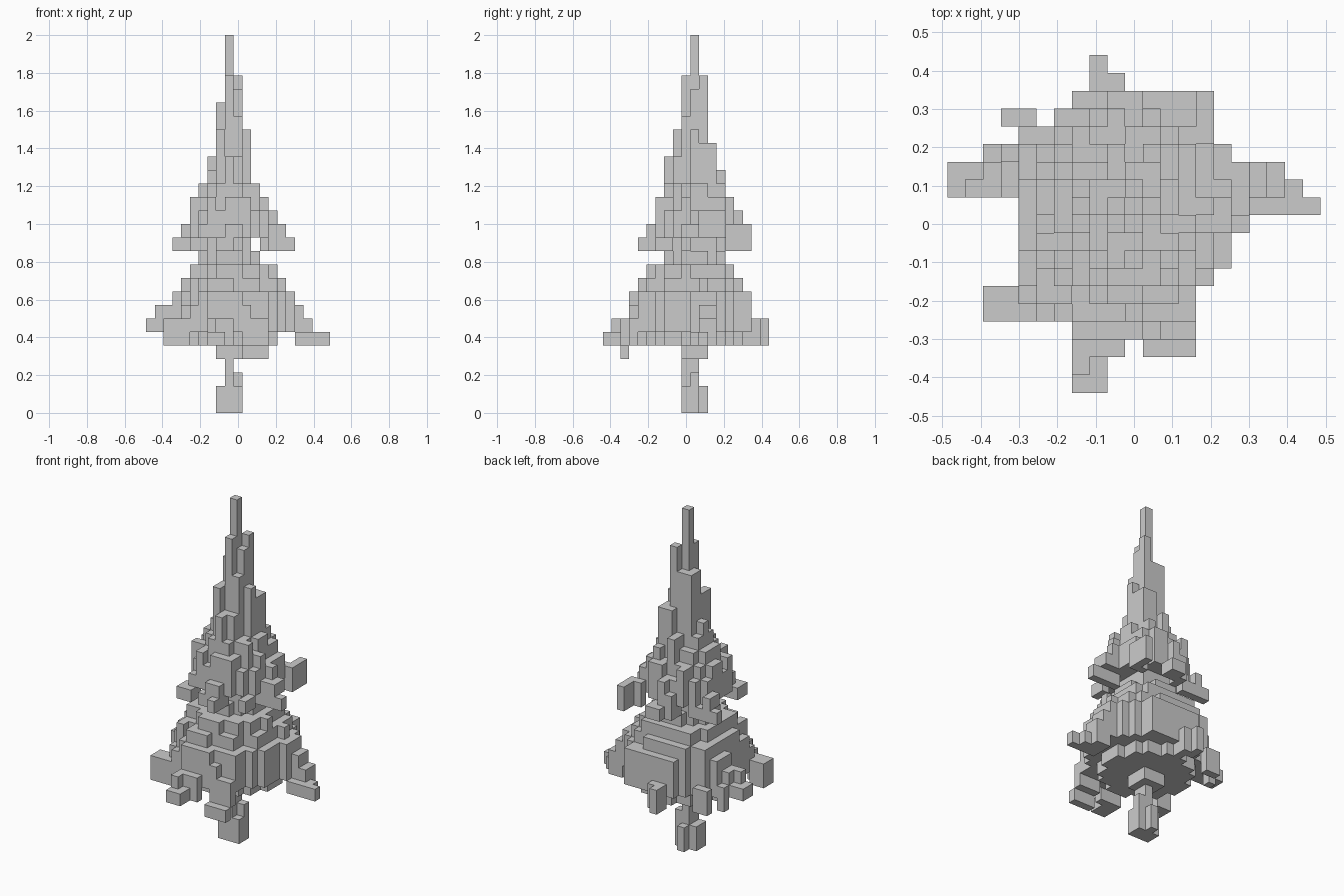
import bpy, bmesh, math, random
from mathutils import Vector

if "Cube" in bpy.data.objects:
    bpy.data.objects.remove(bpy.data.objects["Cube"])

random.seed(4)
SX, SZ = 0.0463, 1 / 14          # voxel width and height
CX, CY = -0.0463, 0.0463         # tree axis

parts = {"trunk": set(), "lower_branches": set(), "upper_branches": set(), "spire": set()}

# Widest reach of each stepped layer: layer -> x from, x to, y from, y to
reach = {6: (-9, 9, -9, 8), 7: (-8, 8, -8, 6), 8: (-7, 7, -7, 6), 9: (-6, 6, -6, 5),
         10: (-4, 5, -5, 4), 11: (-3, 3, -3, 3), 12: (-6, 7, -6, 6), 13: (-5, 6, -5, 6),
         14: (-4, 5, -4, 5), 15: (-4, 4, -4, 4), 16: (-3, 3, -3, 3)}


def column(part, i, j, k0, k1):
    for k in range(k0, k1 + 1):
        a, b, c, d = reach.get(k, (-9, 11, -10, 8))
        if a <= i <= b and c <= j <= d:
            parts[part].add((i, j, k))


def block(part, i0, i1, j0, j1, k0, k1):
    for i in range(i0, i1 + 1):
        for j in range(j0, j1 + 1):
            column(part, i, j, k0, k1)


# Trunk: flared foot, thin stem, collar below the branches
block("trunk", -1, 1, -1, 0, 0, 1)
column("trunk", 0, 1, 0, 1)
column("trunk", 1, 0, 2, 2)
block("trunk", 0, 0, -1, 0, 2, 3)
block("trunk", -1, 1, -1, 1, 4, 4)

# Lower branches: plan outline row by row, stepped like a cone
rows = {6: (-2, 4), 5: (-3, 4), 4: (-5, 5), 3: (-7, 6),
        2: (-7, 7), 1: (-7, 7), 0: (-5, 7), -1: (-5, 6), -2: (-5, 6), -3: (-5, 6),
        -4: (-5, 5), -5: (-7, 4), -6: (-7, 4), -7: (-2, 4), -8: (-2, 0),
        -9: (-2, -1)}
for j, (a, b) in rows.items():
    for i in range(a, b + 1):
        d = math.hypot(i, j)
        top = max(5, min(10, round(14.6 - d + random.uniform(-0.6, 0.6))))
        low = 5 if d <= 5.3 else max(5, min(6, top - 1))
        if d > 7.5:
            low, top = 5, min(top, 6)
        if i in (6, 7):
            low = 6
        column("lower_branches", i, j, low, max(low, top))
# Long drooping tips
block("lower_branches", -9, -8, 1, 2, 6, 6)
block("lower_branches", -8, -8, 1, 1, 6, 7)
block("lower_branches", 6, 6, 1, 1, 6, 9)
block("lower_branches", 7, 7, 1, 1, 6, 8)
block("lower_branches", 8, 8, 1, 2, 6, 7)
block("lower_branches", 8, 9, 1, 2, 5, 6)
block("lower_branches", 10, 10, 0, 1, 5, 5)
block("lower_branches", 8, 11, 0, 0, 5, 5)
block("lower_branches", -2, -1, -10, -10, 5, 5)
block("lower_branches", 2, 4, -8, -8, 4, 4)
block("lower_branches", 2, 4, -7, -7, 5, 5)
block("lower_branches", -6, -5, 5, 5, 5, 6)
block("lower_branches", 0, 0, 6, 6, 5, 8)
block("lower_branches", -1, 0, 7, 7, 5, 6)
block("lower_branches", -1, -1, 8, 8, 5, 6)

# Upper branches: neck, stepped skirt and outer tips
for i in range(-5, 6):
    for j in range(-5, 6):
        d = math.hypot(i, j)
        if d <= 3.2:
            column("upper_branches", i, j, 11, 11)
        if d <= 4.6:
            top = round(18.8 - d + random.uniform(-0.6, 0.6))
            low = 12 if d < 2.9 else 13
            column("upper_branches", i, j, low, max(low, min(top, 16)))
for i0, i1, j0, j1, k0, k1 in [
        (-4, -3, -5, -4, 12, 12), (-3, -3, -4, -3, 13, 13), (4, 7, -1, -1, 12, 12),
        (5, 6, -1, 0, 13, 13), (5, 5, 0, 0, 13, 14), (5, 5, 5, 6, 12, 13),
        (4, 5, 4, 4, 12, 13), (4, 4, 3, 3, 13, 14), (1, 1, -6, -4, 12, 12),
        (0, 1, -5, -5, 13, 13), (-1, 0, -5, -4, 12, 12), (0, 1, 5, 6, 12, 12),
        (0, 0, 5, 5, 13, 14), (-6, -3, 3, 3, 12, 12), (-5, -5, 2, 3, 13, 13),
        (4, 4, -4, -3, 12, 12), (-1, -1, 4, 5, 12, 13)]:
    block("upper_branches", i0, i1, j0, j1, k0, k1)

# Spire: columns of different heights round the axis
tops = {(0, 0): 27, (1, 1): 24, (0, -1): 24, (1, 0): 23, (0, 1): 22, (-1, 0): 22,
        (-1, 1): 22, (-1, -1): 20, (1, -1): 21, (2, 0): 20, (2, 1): 19, (2, 2): 19,
        (0, -2): 18, (1, 2): 19, (-2, 0): 18, (-1, -2): 20, (1, -2): 18,
        (0, 2): 17, (0, -3): 18, (-2, 1): 17, (-2, -1): 17, (0, 3): 17}
for (i, j), top in tops.items():
    column("spire", i, j, 15, top)

# Turn each voxel set into a mesh that keeps only the outer faces
solid = set().union(*parts.values())
done = set()
DIRS = [(1, 0, 0), (-1, 0, 0), (0, 1, 0), (0, -1, 0), (0, 0, 1), (0, 0, -1)]
for name, cells in parts.items():
    bm = bmesh.new()
    for c in sorted(cells - done):
        mid = Vector(c)
        for n in DIRS:
            if tuple(a + b for a, b in zip(c, n)) in solid:
                continue
            n = Vector(n)
            u = Vector((n.y, n.z, n.x))
            v = n.cross(u)
            pts = [mid + (n + u * s + v * t) / 2
                   for s, t in ((-1, -1), (1, -1), (1, 1), (-1, 1))]
            bm.faces.new([bm.verts.new((CX + p.x * SX, CY + p.y * SX, (p.z + 0.5) * SZ))
                          for p in pts])
    done |= cells
    bmesh.ops.remove_doubles(bm, verts=bm.verts, dist=1e-4)
    me = bpy.data.meshes.new(name)
    bm.to_mesh(me)
    bm.free()
    bpy.context.collection.objects.link(bpy.data.objects.new(name, me))
